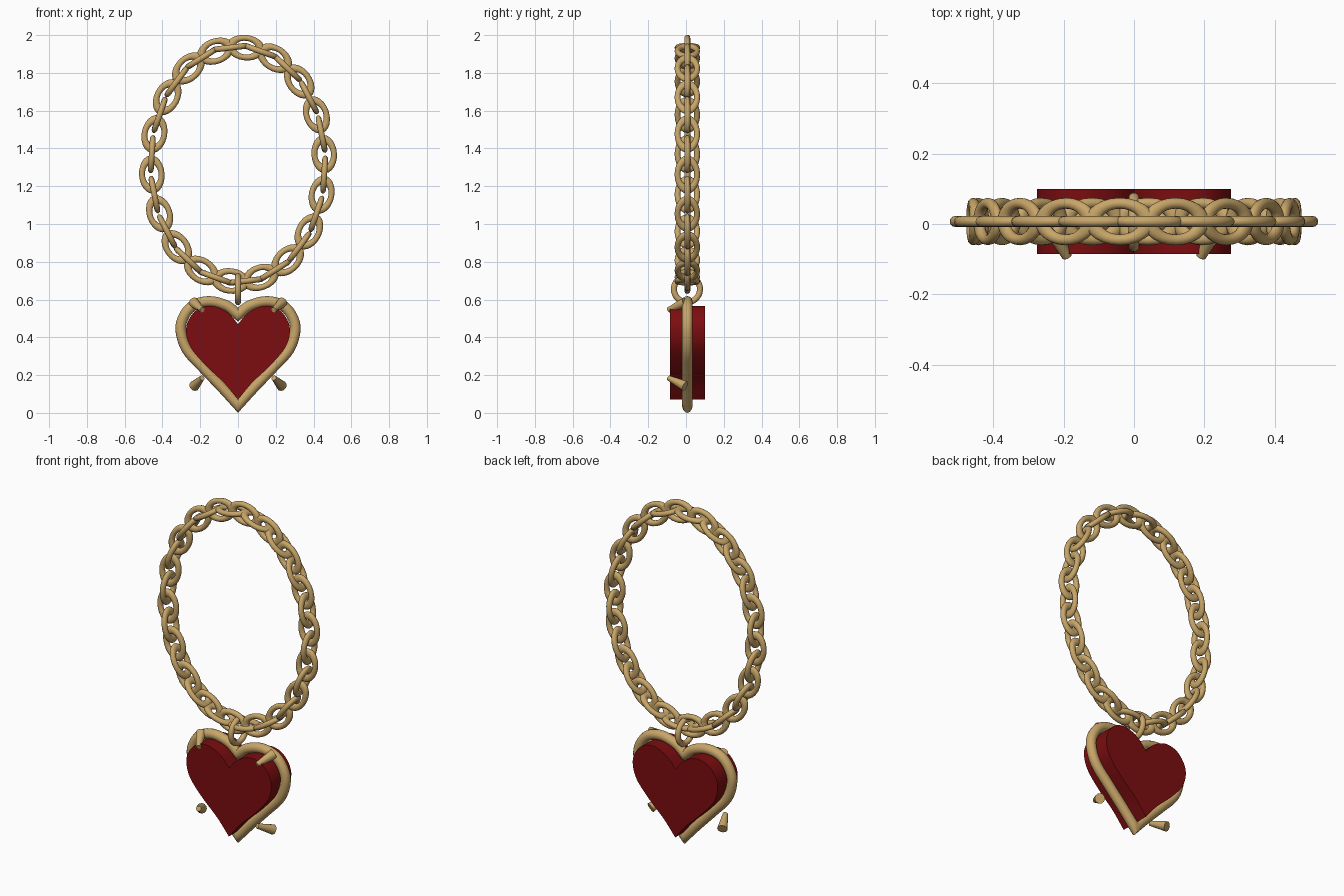
import bpy, bmesh, math
from mathutils import Vector, Matrix

if "Cube" in bpy.data.objects:
    bpy.data.objects.remove(bpy.data.objects["Cube"])

Y0 = 0.007  # shared mid plane


def material(name, rgb):
    m = bpy.data.materials.new(name)
    m.diffuse_color = (*rgb, 1)
    m.use_nodes = True
    m.node_tree.nodes["Principled BSDF"].inputs["Base Color"].default_value = m.diffuse_color
    return m


gold = material("gold", (0.58, 0.38, 0.14))
red = material("ruby_red", (0.20, 0.004, 0.005))


def add_object(name, bm, mat, angle=40):
    bmesh.ops.recalc_face_normals(bm, faces=bm.faces)
    me = bpy.data.meshes.new(name)
    bm.to_mesh(me)
    bm.free()
    me.materials.append(mat)
    ob = bpy.data.objects.new(name, me)
    bpy.context.collection.objects.link(ob)
    bpy.ops.object.select_all(action='DESELECT')
    ob.select_set(True)
    bpy.context.view_layer.objects.active = ob
    bpy.ops.object.shade_smooth_by_angle(angle=math.radians(angle))
    return ob


def heart(half, steps=5):
    """Closed heart outline (x, z) from right-half points, notch to tip."""
    p = [Vector(q) for q in half]
    p = [2 * p[0] - p[1]] + p + [2 * p[-1] - p[-2]]
    out = []
    for i in range(1, len(p) - 2):
        a, b, c, d = p[i - 1:i + 3]
        for k in range(steps):
            t = k / steps
            out.append(0.5 * (2 * b + (c - a) * t + (2 * a - 5 * b + 4 * c - d) * t * t
                              + (3 * b - a - 3 * c + d) * t ** 3))
    out.append(p[-2])
    return out + [Vector((-q.x, q.y)) for q in out[-2:0:-1]]


# Heart gem: plain extruded slab
outline = heart([(0, .47), (.045, .523), (.10, .556), (.155, .567), (.215, .548), (.26, .495),
                 (.275, .43), (.25, .345), (.17, .25), (.075, .16), (0, .07)])
bm = bmesh.new()
face = bm.faces.new([bm.verts.new((q.x, -0.085, q.y)) for q in outline])
ext = bmesh.ops.extrude_face_region(bm, geom=[face])
bmesh.ops.translate(bm, vec=(0, 0.185, 0),
                    verts=[v for v in ext["geom"] if isinstance(v, bmesh.types.BMVert)])
add_object("heart_gem", bm, red)

# Heart frame: round tube with mitred corners
path = heart([(0, .52), (.06, .567), (.15, .59), (.235, .57), (.287, .51), (.303, .435),
              (.27, .335), (.185, .24), (.08, .13), (0, .042)])
bm = bmesh.new()
rings, n, sides, rad = [], len(path), 14, 0.028
for i, q in enumerate(path):
    d0 = (q - path[i - 1]).normalized()
    d1 = (path[(i + 1) % n] - q).normalized()
    t = (d0 + d1).normalized()
    side = Vector((t.y, -t.x)) / max(t.dot(d1), 0.5)
    rings.append([bm.verts.new((q.x + side.x * rad * math.cos(a), Y0 + rad * math.sin(a),
                                q.y + side.y * rad * math.cos(a)))
                  for a in (2 * math.pi * k / sides for k in range(sides))])
for i in range(n):
    a, b = rings[i], rings[(i + 1) % n]
    for k in range(sides):
        j = (k + 1) % sides
        bm.faces.new((a[k], a[j], b[j], b[k]))
add_object("heart_frame", bm, gold)

# Four tapered prongs, mirrored left and right
for label, start, end in (("upper", (.235, -.005, .585), (.19, -.093, .545)),
                          ("lower", (.232, -.005, .142), (.19, -.093, .185))):
    for s in (-1, 1):
        a = Vector((s * start[0], start[1], start[2]))
        b = Vector((s * end[0], end[1], end[2]))
        rot = (b - a).to_track_quat('Z', 'Y').to_matrix().to_4x4()
        bm = bmesh.new()
        bmesh.ops.create_cone(bm, cap_ends=True, segments=12, radius1=.028, radius2=.014,
                              depth=(b - a).length,
                              matrix=Matrix.Translation((a + b) / 2) @ rot)
        add_object(label + "_prong", bm, gold)


def torus(name, major, minor, segs):
    bpy.ops.mesh.primitive_torus_add(major_radius=major, minor_radius=minor,
                                     major_segments=segs, minor_segments=12)
    ob = bpy.context.object
    ob.name = name
    ob.data.materials.append(gold)
    bpy.ops.object.shade_smooth_by_angle(angle=math.radians(60))
    return ob


# Jump ring joining pendant and chain
ring = torus("jump_ring", 0.069, 0.016, 32)
ring.matrix_world = Matrix.Translation((0, Y0 - .002, .655)) @ Matrix.Rotation(math.pi / 2, 4, 'Y')

# Chain: stretched links along an ellipse, alternately flat and turned
first = torus("chain_link", 0.052, 0.0155, 24)
for i in range(36):
    link = first if i == 0 else first.copy()
    if i:
        bpy.context.collection.objects.link(link)
    t = math.radians(5 + 10 * i)
    pos = Vector((.458 * math.cos(t), Y0, 1.316 + .62 * math.sin(t)))
    tan = Vector((-.458 * math.sin(t), 0, .62 * math.cos(t))).normalized()
    out = Vector((tan.z, 0, -tan.x))
    y = Vector((0, 1, 0))
    wide, normal = (out, -y) if i % 2 == 0 else (y, out)
    if tan.cross(wide).dot(normal) < 0:
        normal = -normal
    m = Matrix((tan * 1.5, wide, normal)).transposed().to_4x4()
    link.matrix_world = Matrix.Translation(pos) @ m
